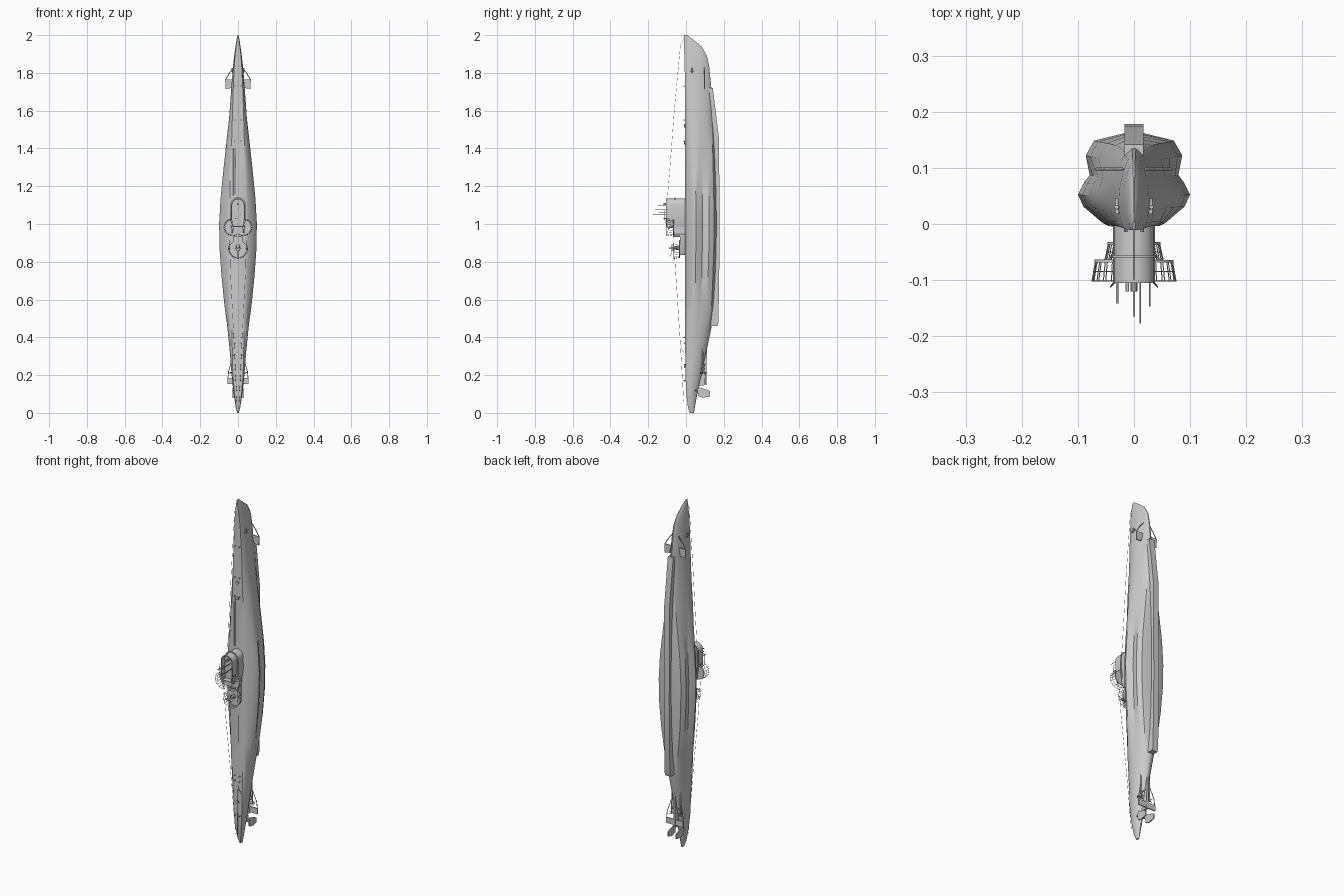
import bpy, bmesh, math
from mathutils import Vector

if "Cube" in bpy.data.objects:
    bpy.data.objects.remove(bpy.data.objects["Cube"])

def finish(name, bm, smooth=30):
    bmesh.ops.recalc_face_normals(bm, faces=bm.faces)
    me = bpy.data.meshes.new(name)
    bm.to_mesh(me)
    bm.free()
    ob = bpy.data.objects.new(name, me)
    bpy.context.collection.objects.link(ob)
    bpy.ops.object.select_all(action='DESELECT')
    bpy.context.view_layer.objects.active = ob
    ob.select_set(True)
    if smooth:
        bpy.ops.object.shade_smooth_by_angle(angle=math.radians(smooth))
    return ob

AX = {'x': (1, 2, 0), 'y': (0, 2, 1), 'z': (0, 1, 2)}

def prism(name, pts, a, b, axis='y', scale_b=1.0, well=None):
    """Extrude a closed 2D outline along an axis; 'well' = (rim, depth) hollows end b."""
    bm = bmesh.new()
    i, j, k = AX[axis]
    c = Vector((sum(p[0] for p in pts), sum(p[1] for p in pts))) / len(pts)
    rings = []
    for h, s in ((a, 1.0), (b, scale_b)):
        ring = []
        for p in pts:
            co = [0, 0, 0]
            co[i], co[j], co[k] = c.x + (p[0] - c.x) * s, c.y + (p[1] - c.y) * s, h
            ring.append(bm.verts.new(co))
        rings.append(ring)
    n = len(pts)
    bm.faces.new(rings[0])
    top = bm.faces.new(rings[1])
    for q in range(n):
        bm.faces.new((rings[0][q], rings[0][(q + 1) % n], rings[1][(q + 1) % n], rings[1][q]))
    if well:
        bmesh.ops.recalc_face_normals(bm, faces=bm.faces)
        bmesh.ops.inset_region(bm, faces=[top], thickness=well[0])
        ext = bmesh.ops.extrude_discrete_faces(bm, faces=[top])
        for v in ext['faces'][0].verts:
            v.co[k] += math.copysign(well[1], a - b)
    return finish(name, bm)

def circle(cx, cy, r, n=20, a0=0, a1=360):
    m = n if a1 - a0 == 360 else n - 1
    return [(cx + r * math.cos(math.radians(a0 + (a1 - a0) * q / m)),
             cy + r * math.sin(math.radians(a0 + (a1 - a0) * q / m))) for q in range(n)]

def tube(name, paths, r, res=1):
    """Round rods along one or more point paths."""
    cu = bpy.data.curves.new(name, 'CURVE')
    cu.dimensions = '3D'
    cu.bevel_depth, cu.bevel_resolution, cu.use_fill_caps = r, res, True
    for path in paths:
        sp = cu.splines.new('POLY')
        sp.points.add(len(path) - 1)
        for p, co in zip(sp.points, path):
            p.co = (*co, 1)
    ob = bpy.data.objects.new(name, cu)
    bpy.context.collection.objects.link(ob)
    bpy.ops.object.select_all(action='DESELECT')
    bpy.context.view_layer.objects.active = ob
    ob.select_set(True)
    bpy.ops.object.convert(target='MESH')

# Hull stations: z, deck half width, half width, deck y, bottom y, saddle tank blend
ST = [(0.0, .002, .004, .020, .042, 0), (0.03, .010, .012, .010, .047, 0),
      (0.10, .019, .023, .002, .060, 0), (0.20, .027, .034, -.003, .083, 0),
      (0.32, .030, .043, -.004, .108, 0), (0.45, .032, .056, -.004, .135, .15),
      (0.58, .035, .073, -.004, .148, .6), (0.72, .038, .087, -.004, .155, .9),
      (0.86, .042, .097, -.004, .160, 1), (1.0, .044, .100, -.004, .162, 1),
      (1.14, .042, .092, -.004, .160, .95), (1.28, .038, .078, -.004, .157, .7),
      (1.42, .034, .063, -.004, .153, .35), (1.56, .030, .047, -.004, .146, .1),
      (1.70, .026, .037, -.005, .137, 0), (1.83, .020, .027, -.007, .124, 0),
      (1.89, .016, .020, -.009, .112, 0), (1.94, .010, .013, -.010, .083, 0),
      (1.975, .005, .008, -.011, .040, 0), (2.0, .001, .002, -.011, .006, 0)]
MID = [(.55, .03), (.9, .21), (1, .34), (.89, .47), (.79, .55), (.86, .76), (.71, .92), (.2, .995)]
END = [(.84, .06), (.95, .21), (1, .34), (.98, .47), (.92, .58), (.72, .76), (.42, .92), (.1, .995)]
bm = bmesh.new()
rings = []
for z, wd, w, yt, yb, m in ST:
    half = [(wd, yt)]
    for (mx, my), (ex, ey) in zip(MID, END):
        half.append((w * (ex + (mx - ex) * m), yt + (yb - yt) * (ey + (my - ey) * m)))
    loop = half + [(-x, y) for x, y in reversed(half)]
    rings.append([bm.verts.new((x, y, z)) for x, y in loop])
for a, b in zip(rings, rings[1:]):
    for q in range(len(a)):
        r = (q + 1) % len(a)
        bm.faces.new((a[q], a[r], b[r], b[q]))
bm.faces.new(rings[0])
bm.faces.new(rings[-1])
finish("hull", bm, 28)

# Box keel
prism("keel", [(.12, .46), (.165, .46), (.172, .48), (.178, .9), (.175, 1.45), (.142, 1.72), (.12, 1.72)],
      -.017, .017, 'x')

# Conning tower, open bridge and lower aft casing
bridge = circle(0, 1.10, .036, 13, 0, 180) + [(-.037, 1.03), (-.03, .985), (.03, .985), (.037, 1.03)]
prism("conning_tower", bridge, .0, -.105, well=(.005, .03))
prism("tower_spray_rim", [(x * 1.12, 1.07 + (z - 1.07) * 1.08) for x, z in bridge], -.055, -.061)
prism("tower_aft_casing", [(.03, 1.0), (.03, .95), (.018, .93), (-.018, .93), (-.03, .95), (-.03, 1.0)], 0, -.066)
prism("lower_pedestal", [(.026, .95), (.024, .86), (.012, .835), (-.012, .835), (-.024, .86), (-.026, .95)], 0, -.032)

# Gun platforms
prism("lower_platform", circle(0, .868, .047, 24), -.032, -.037)
for s in (-1, 1):
    prism("upper_platform", circle(s * .028, .983, .042, 24), -.064 - .0005 * s, -.069)
prism("platform_bridge", [(-.03, .94), (.03, .94), (.03, 1.03), (-.03, 1.03)], -.063, -.068)

def railing(name, cx, cz, r, a0, a1, y0, y1, flare, n=11):
    lv = [circle(cx, cz, r + flare * t, n, a0, a1) for t in (0, .5, 1)]
    ys = [y0 + (y1 - y0) * t for t in (0, .5, 1)]
    rails = [[(x, y, z) for x, z in l] for l, y in zip(lv, ys)][1:]
    posts = [[(lv[0][q][0], y0, lv[0][q][1]), (lv[2][q][0], y1, lv[2][q][1])] for q in range(n)]
    tube(name, rails + posts, .0009)

railing("upper_railing_right", .028, .983, .041, -120, 75, -.068, -.102, .006)
railing("upper_railing_left", -.028, .983, .041, 105, 300, -.068, -.102, .006)
railing("lower_railing", 0, .868, .046, 150, 390, -.036, -.064, .006, 15)

# Anti-aircraft guns
def gun(name, x, z, y, size):
    prism(name + "_pedestal", circle(x, z, .009 * size, 10), y, y - .022 * size, scale_b=.5)
    prism(name + "_breech", [(x - .007 * size, z - .012 * size), (x + .007 * size, z - .012 * size),
                             (x + .005 * size, z + .012 * size), (x - .005 * size, z + .012 * size)],
          y - .02 * size, y - .03 * size)
    tube(name + "_barrels", [[(x + d, y - .025 * size, z), (x + d, y - .033 * size, z - .035 * size)]
                             for d in (-.003, .003)], .0013)
for s in (-1, 1):
    gun("upper_gun", s * .03, .985, -.068, .9)
gun("lower_gun", 0, .875, -.036, 1.4)
prism("lower_gun_shield", [(-.02, .868), (.02, .868), (.012, .875), (-.012, .875)], -.065, -.09)

# Periscopes, aerials and bridge fittings
for x, z, y, r in ((0, 1.075, -.165, .0022), (.011, 1.05, -.177, .0016), (-.03, 1.06, -.142, .0022),
                   (.028, 1.1, -.147, .0014), (-.012, 1.03, -.12, .003)):
    tube("periscope_mast", [[(x, -.05, z), (x, y, z)]], r, 2)
prism("target_sight", circle(0, 1.105, .006, 10), -.075, -.12)
tube("bridge_rails", [[(s * .036, -.104, 1.08), (s * .042, -.112, 1.07), (s * .042, -.112, 1.02),
                       (s * .034, -.104, 1.0)] for s in (-1, 1)], .0012)

# Folded snorkel in its deck trough
tube("snorkel_mast", [[(-.016, -.004, 1.15), (-.016, -.004, 1.43)], [(-.023, -.003, 1.15), (-.023, -.003, 1.40)]], .003)
tube("snorkel_head", [[(-.040, .0, 1.13), (-.040, .0, 1.23)]], .005, 2)

# Deck hatches and bollards
for z in (1.43, 1.52, .25):
    prism("deck_hatch", circle(0, z, .009, 12), 0, -.010)
for z in (1.73, 1.55, 1.44, .40, .37, .17):
    for s in (-1, 1):
        prism("bollard", circle(s * .015, z, .003, 8), 0, -.014)

# Bow jumping wire and twin aft wires
tube("bow_wire", [[(0, -.010, 1.985), (0, -.03, 1.94), (0, -.062, 1.6), (0, -.085, 1.3), (0, -.10, 1.12)]], .0007)
tube("aft_wires", [[(s * .045, -.068, .94), (s * .04, -.055, .75), (s * .022, -.032, .4), (s * .006, -.012, .06)]
                   for s in (-1, 1)], .0007)
tube("wire_stays", [[(s * .022, -.004, .30), (s * .020, -.03, .36)] for s in (-1, 1)], .0007)

for s in (-1, 1):
    # Bow planes with guard arms, anchor recess
    prism("bow_plane", [(s * .025, 1.765), (s * .068, 1.765), (s * .066, 1.715), (s * .034, 1.72)], .095, .101)
    tube("bow_plane_guard", [[(s * .02, .098, 1.83), (s * .045, .098, 1.80), (s * .067, .098, 1.763)]], .0025)
    tube("anchor", [[(s * .027, .03, 1.80), (s * .031, .03, 1.825)], [(s * .03, .018, 1.81), (s * .03, .045, 1.81)]], .004)
    # Shafts, struts and three-bladed propellers
    tube("propeller_shaft", [[(s * .028, .085, .42), (s * .028, .09, .205)]], .004, 2)
    tube("shaft_strut", [[(s * .010, .07, .235), (s * .028, .09, .235)], [(s * .028, .09, .235), (s * .006, .10, .26)]], .003)
    for k in range(3):
        t = math.radians(90 + 120 * k)
        loc = [(0, .003), (-.008, .013), (-.006, .021), (.006, .021), (.008, .013)]
        bm = bmesh.new()
        bm.faces.new([bm.verts.new((s * .028 + v * math.cos(t) - u * math.sin(t),
                                    .09 + v * math.sin(t) + u * math.cos(t), .212 + u * .5)) for u, v in loc])
        bmesh.ops.solidify(bm, geom=bm.faces[:], thickness=.0015)
        finish("propeller_blade", bm)
    # Stern planes, guards and twin rudders
    prism("stern_plane", [(s * .004, .185), (s * .055, .185), (s * .055, .152), (s * .008, .152)], .099, .105)
    tube("stern_plane_guard", [[(s * .03, .09, .29), (s * .05, .10, .22), (s * .053, .102, .183)]], .002)
    prism("rudder", [(.058, .125), (.07, .135), (.112, .122), (.128, .115), (.128, .088), (.09, .08), (.066, .088)],
          s * .026 - .003, s * .026 + .003, 'x')
    tube("rudder_post", [[(s * .026, .06, .12), (s * .008, .035, .12)]], .004)

# Central skeg carrying the stern planes
prism("stern_skeg", [(.05, .14), (.108, .148), (.108, .23), (.112, .35), (.08, .38)], -.006, .006, 'x')
